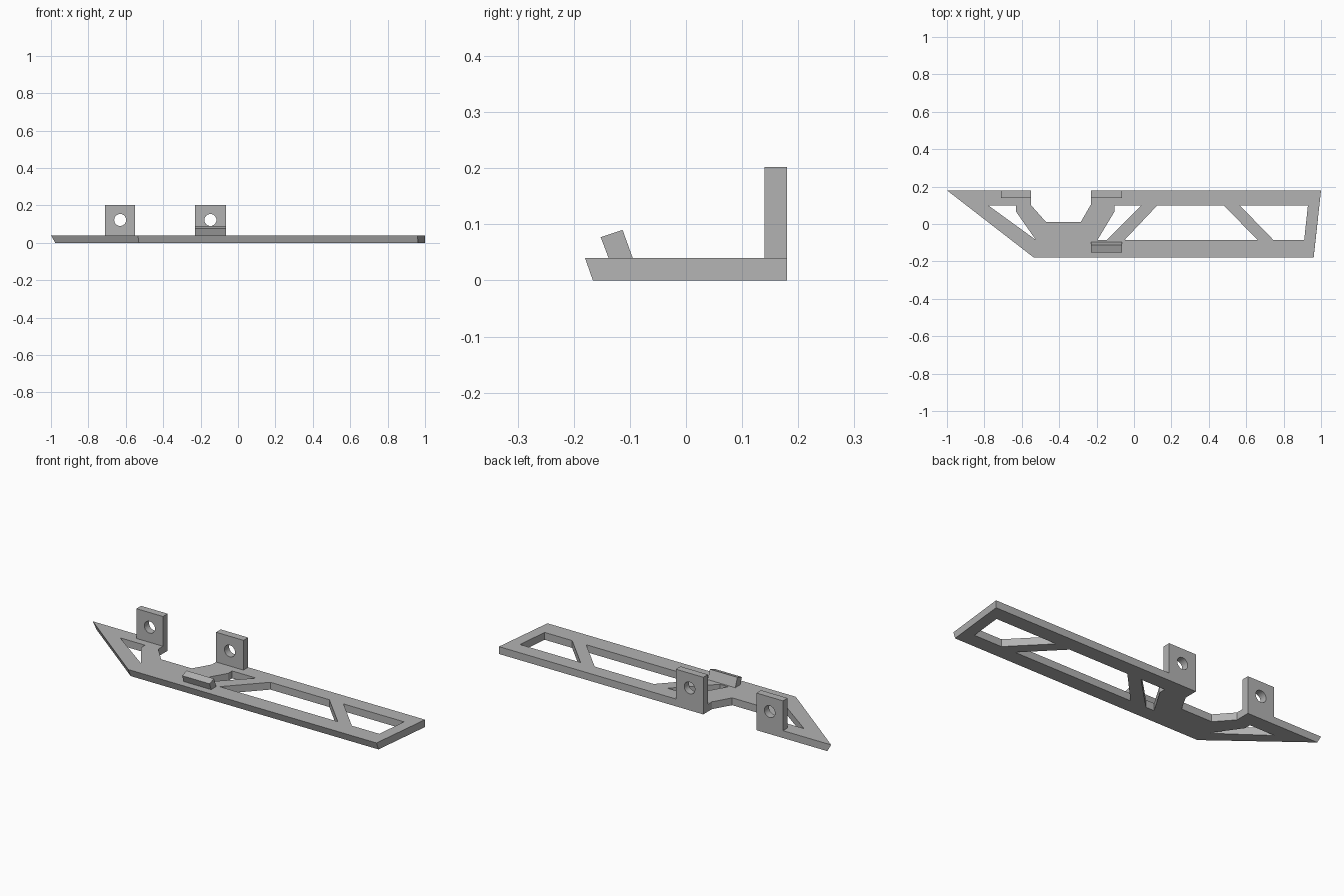
import bpy, bmesh, math
from mathutils import Matrix

old = bpy.data.objects.get("Cube")
if old:
    bpy.data.objects.remove(old, do_unlink=True)

GREY = (0.45, 0.45, 0.45, 1)
mat = bpy.data.materials.new("plain grey")
mat.use_nodes = True
mat.diffuse_color = GREY
mat.node_tree.nodes["Principled BSDF"].inputs["Base Color"].default_value = GREY

THICK = 0.04


def make_object(name, bm):
    bmesh.ops.recalc_face_normals(bm, faces=bm.faces)
    mesh = bpy.data.meshes.new(name)
    bm.to_mesh(mesh)
    bm.free()
    mesh.materials.append(mat)
    obj = bpy.data.objects.new(name, mesh)
    bpy.context.collection.objects.link(obj)
    return obj


def loft(name, ring_a, ring_b):
    """Solid between two matching rings of points."""
    bm = bmesh.new()
    a = [bm.verts.new(p) for p in ring_a]
    b = [bm.verts.new(p) for p in ring_b]
    bm.faces.new(a)
    bm.faces.new(b)
    for i in range(len(a)):
        j = (i + 1) % len(a)
        bm.faces.new((a[i], a[j], b[j], b[i]))
    return make_object(name, bm)


def prism_z(name, outline, low, high):
    return loft(name, [(x, y, low) for x, y in outline],
                [(x, y, high) for x, y in outline])


def cut(target, cutter):
    """Subtract the cutter, bake the result and remove the cutter."""
    cutter.hide_render = True
    mod = target.modifiers.new("cut", 'BOOLEAN')
    mod.operation = 'DIFFERENCE'
    mod.solver = 'EXACT'
    mod.object = cutter
    bpy.context.view_layer.update()
    graph = bpy.context.evaluated_depsgraph_get()
    baked = bpy.data.meshes.new_from_object(target.evaluated_get(graph))
    target.modifiers.clear()
    target.data = baked
    bpy.data.objects.remove(cutter, do_unlink=True)


# Base plate: notched back edge, undercut front and slanted end
notched_back = [(-0.55, 0.18), (-0.55, 0.10), (-0.47, 0.01), (-0.285, 0.01),
                (-0.23, 0.105), (-0.23, 0.18), (1, 0.18)]
top = [(-1, 0.18)] + notched_back + [(0.96, -0.18), (-0.535, -0.18)]
bottom = [(-0.977, 0.18)] + notched_back + [(0.962, -0.166), (-0.53, -0.166)]
plate = loft("base_plate", [(x, y, 0) for x, y in bottom],
             [(x, y, THICK) for x, y in top])

# Openings that leave the diagonal braces
BACK, FRONT = 0.10, -0.085
openings = [
    [(-0.78, BACK), (-0.63, BACK), (-0.63, 0.065), (-0.525, FRONT)],
    [(-0.105, BACK), (0.04, BACK), (-0.145, FRONT), (-0.195, FRONT), (-0.105, 0.065)],
    [(0.125, BACK), (0.48, BACK), (0.66, FRONT), (-0.05, FRONT)],
    [(0.565, BACK), (0.93, BACK), (0.91, FRONT), (0.745, FRONT)],
]
for outline in openings:
    cut(plate, prism_z("opening_cutter", outline, -0.1, 0.1))

# Upright mounting tabs with a round bolt hole
for name, x0, x1 in (("right_mount_tab", -0.71, -0.55), ("left_mount_tab", -0.23, -0.065)):
    outline = [(x0, 0.14), (x1, 0.14), (x1, 0.18), (x0, 0.18)]
    tab = prism_z(name, outline, THICK, 0.202)
    bm = bmesh.new()
    place = Matrix.Translation(((x0 + x1) / 2, 0.16, 0.122)) @ Matrix.Rotation(math.pi / 2, 4, 'X')
    bmesh.ops.create_cone(bm, cap_ends=True, segments=32, radius1=0.032,
                          radius2=0.032, depth=0.2, matrix=place)
    cut(tab, make_object("bolt_hole_cutter", bm))

# Leaning clip block near the front edge
profile = [(-0.138, THICK), (-0.095, THICK), (-0.113, 0.09), (-0.152, 0.077)]
loft("leaning_clip", [(-0.23, y, z) for y, z in profile],
     [(-0.065, y, z) for y, z in profile])
